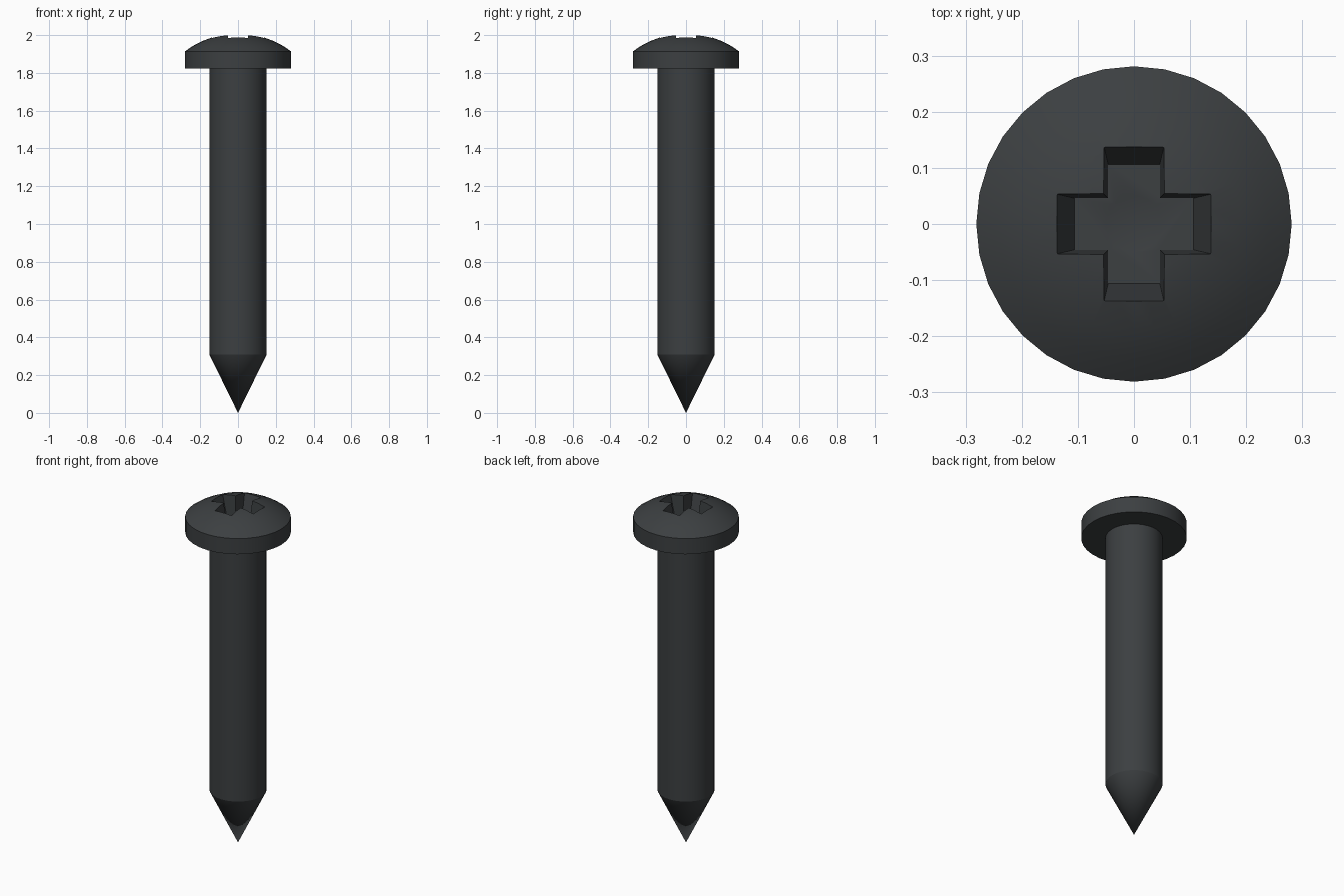
import bpy, bmesh
from math import cos, sin, tau, radians

if "Cube" in bpy.data.objects:
    bpy.data.objects.remove(bpy.data.objects["Cube"])

SIDES = 32


def make_object(name, bm):
    bmesh.ops.remove_doubles(bm, verts=bm.verts, dist=1e-5)
    bmesh.ops.recalc_face_normals(bm, faces=bm.faces)
    mesh = bpy.data.meshes.new(name)
    bm.to_mesh(mesh)
    bm.free()
    obj = bpy.data.objects.new(name, mesh)
    bpy.context.collection.objects.link(obj)
    return obj


def lathe(name, profile):
    """Turn an (r, z) profile, starting and ending on the axis, into a solid."""
    bm = bmesh.new()
    rings = []
    for r, z in profile:
        count = SIDES if r else 1
        rings.append([bm.verts.new((r * cos(tau * i / SIDES), r * sin(tau * i / SIDES), z))
                      for i in range(count)])
    for a, b in zip(rings, rings[1:]):
        for i in range(SIDES):
            j = (i + 1) % SIDES
            quad = [a[i % len(a)], a[j % len(a)], b[j % len(b)], b[i % len(b)]]
            bm.faces.new(list(dict.fromkeys(quad)))
    return make_object(name, bm)


def tapered_cross(name, sections):
    """Loft a plus shape through two (arm length, half width, z) sections."""
    bm = bmesh.new()
    loops = []
    for l, w, z in sections:
        loop = []
        for k in range(4):
            c, s = (1, 0, -1, 0)[k], (0, 1, 0, -1)[k]
            for x, y in ((l, -w), (l, w), (w, w)):
                loop.append(bm.verts.new((c * x - s * y, s * x + c * y, z)))
        loops.append(loop)
        bm.faces.new(loop)
    low, high = loops
    for i in range(12):
        j = (i + 1) % 12
        bm.faces.new((low[i], low[j], high[j], high[i]))
    return make_object(name, bm)


def cut(obj, cutter):
    cutter.hide_render = True
    mod = obj.modifiers.new("cut", 'BOOLEAN')
    mod.operation = 'DIFFERENCE'
    mod.solver = 'EXACT'
    mod.object = cutter
    bpy.context.view_layer.objects.active = obj
    bpy.ops.object.modifier_apply(modifier=mod.name)
    bpy.data.objects.remove(cutter)


# Pointed shank and domed head as one turned solid
screw = lathe("screw", [
    (0, 0), (0.152, 0.31), (0.152, 1.822), (0.281, 1.822), (0.281, 1.914),
    (0.24, 1.942), (0.19, 1.968), (0.14, 1.987), (0.1, 1.996), (0.05, 2.002), (0, 2.004)])

# Cross-shaped drive recess with a shallow conical centre
FLOOR = 1.87
cut(screw, tapered_cross("recess_cutter", [(0.106, 0.046, FLOOR), (0.149, 0.056, 2.03)]))
cut(screw, lathe("centre_cutter", [
    (0, FLOOR - 0.015), (0.05, FLOOR), (0.05, FLOOR + 0.03), (0, FLOOR + 0.03)]))

# Dark metal
metal = bpy.data.materials.new("dark_metal")
metal.diffuse_color = (0.045, 0.05, 0.053, 1)
metal.use_nodes = True
metal.node_tree.nodes["Principled BSDF"].inputs["Base Color"].default_value = metal.diffuse_color
screw.data.materials.clear()
screw.data.materials.append(metal)

bpy.ops.object.select_all(action='DESELECT')
screw.select_set(True)
bpy.context.view_layer.objects.active = screw
bpy.ops.object.shade_smooth_by_angle(angle=radians(20))
